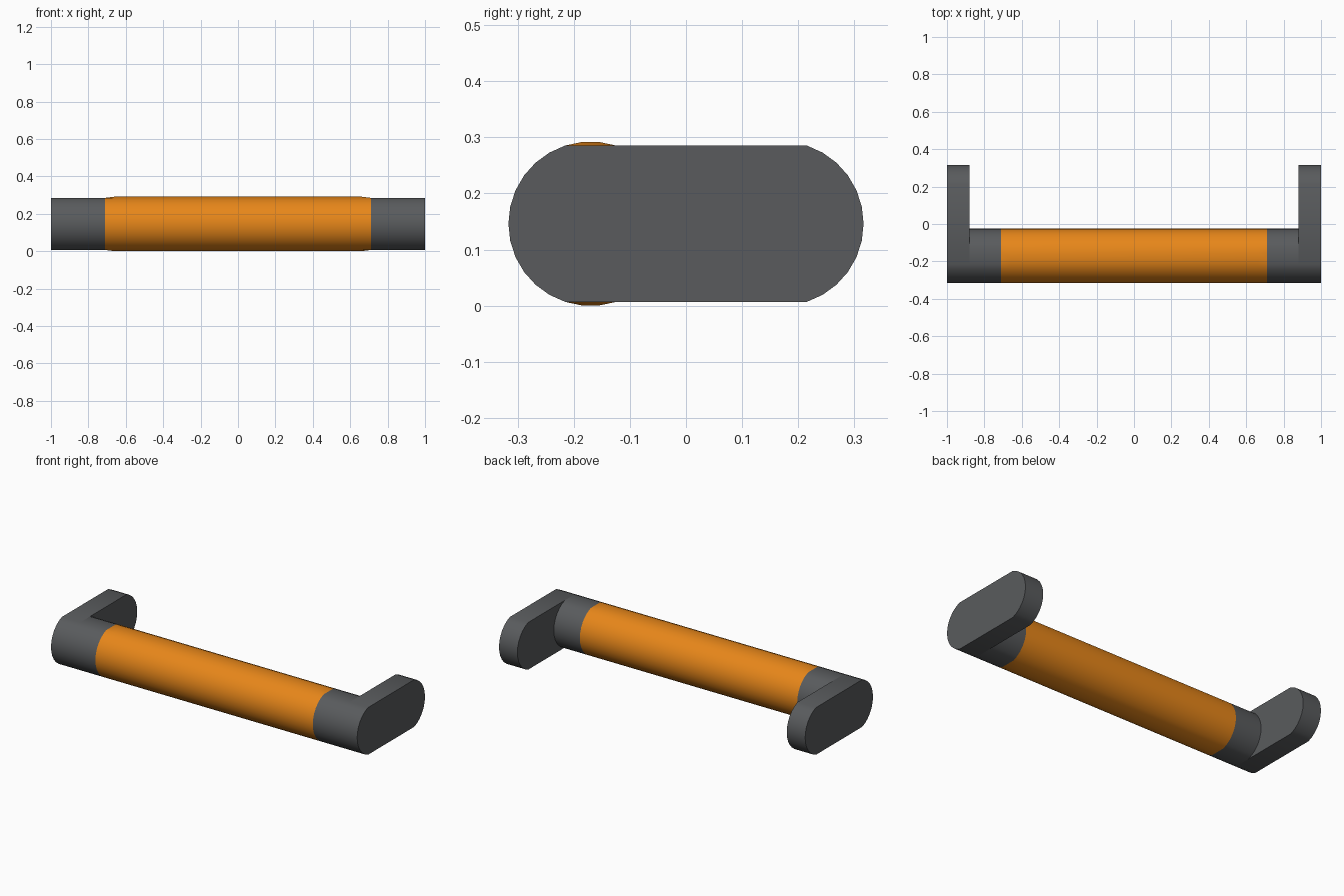
import bpy, bmesh
from math import sin, cos, radians

if "Cube" in bpy.data.objects:
    bpy.data.objects.remove(bpy.data.objects["Cube"])

R, YC, ZC = 0.1465, 0.17, 0.146      # tube radius, arc centre offset, axis height
FLAT = R * sin(radians(72))          # half height of the flattened bracket
GRIP, BLEND, INNER, OUTER = 0.71, 0.66, 0.88, 1.0


def arc(start, stop, yc, limit=R):
    pts = []
    for a in range(start, stop + 1, 12):
        z = R * sin(radians(a))
        pts.append((yc + R * cos(radians(a)), ZC + max(-limit, min(limit, z))))
    return pts


def ring(bm, x, pts):
    return [bm.verts.new((x, y, z)) for y, z in pts]


def bridge(bm, a, b):
    n = len(a)
    for i in range(n):
        j = (i + 1) % n
        bm.faces.new((a[i], a[j], b[j], b[i]))


def finish(bm, name, color):
    bmesh.ops.recalc_face_normals(bm, faces=bm.faces)
    me = bpy.data.meshes.new(name)
    bm.to_mesh(me)
    bm.free()
    ob = bpy.data.objects.new(name, me)
    bpy.context.collection.objects.link(ob)
    mat = bpy.data.materials.new(name + "_paint")
    mat.diffuse_color = color
    mat.use_nodes = True
    mat.node_tree.nodes["Principled BSDF"].inputs["Base Color"].default_value = mat.diffuse_color
    me.materials.append(mat)
    bpy.ops.object.select_all(action='DESELECT')
    ob.select_set(True)
    bpy.context.view_layer.objects.active = ob
    bpy.ops.object.shade_smooth_by_angle(angle=radians(30))
    return ob


# Grip tube: round in the middle, flattened at both ends to meet the brackets
bm = bmesh.new()
flat, full = arc(0, 348, -YC, FLAT), arc(0, 348, -YC)
rings = [ring(bm, x, p) for x, p in
         ((-GRIP, flat), (-BLEND, full), (BLEND, full), (GRIP, flat))]
for a, b in zip(rings, rings[1:]):
    bridge(bm, a, b)
bm.faces.new(rings[0])
bm.faces.new(rings[-1])
finish(bm, "grip_tube", (0.8, 0.24, 0.01, 1))

# End brackets: short sleeve running into a mounting plate with rounded ends
front = arc(108, 252, -YC)           # front arc shared by sleeve and plate
sleeve_back = arc(-72, 72, -YC)      # rear arc of the sleeve
plate_back = arc(-72, 72, YC)        # rear arc of the plate
for side, s in (("left", -1), ("right", 1)):
    bm = bmesh.new()
    n = len(front)
    sleeve_a = ring(bm, s * GRIP, front + sleeve_back)
    sleeve_b = ring(bm, s * INNER, front + sleeve_back)
    bridge(bm, sleeve_a, sleeve_b)
    back = ring(bm, s * INNER, plate_back)
    outer = ring(bm, s * OUTER, front + plate_back)
    bridge(bm, sleeve_b[:n] + back, outer)
    bm.faces.new(outer)
    # inner plate face around the sleeve
    bm.faces.new([sleeve_b[n - 1]] + back + [sleeve_b[0]] + sleeve_b[:n - 1:-1])
    finish(bm, side + "_bracket", (0.1, 0.105, 0.11, 1))
